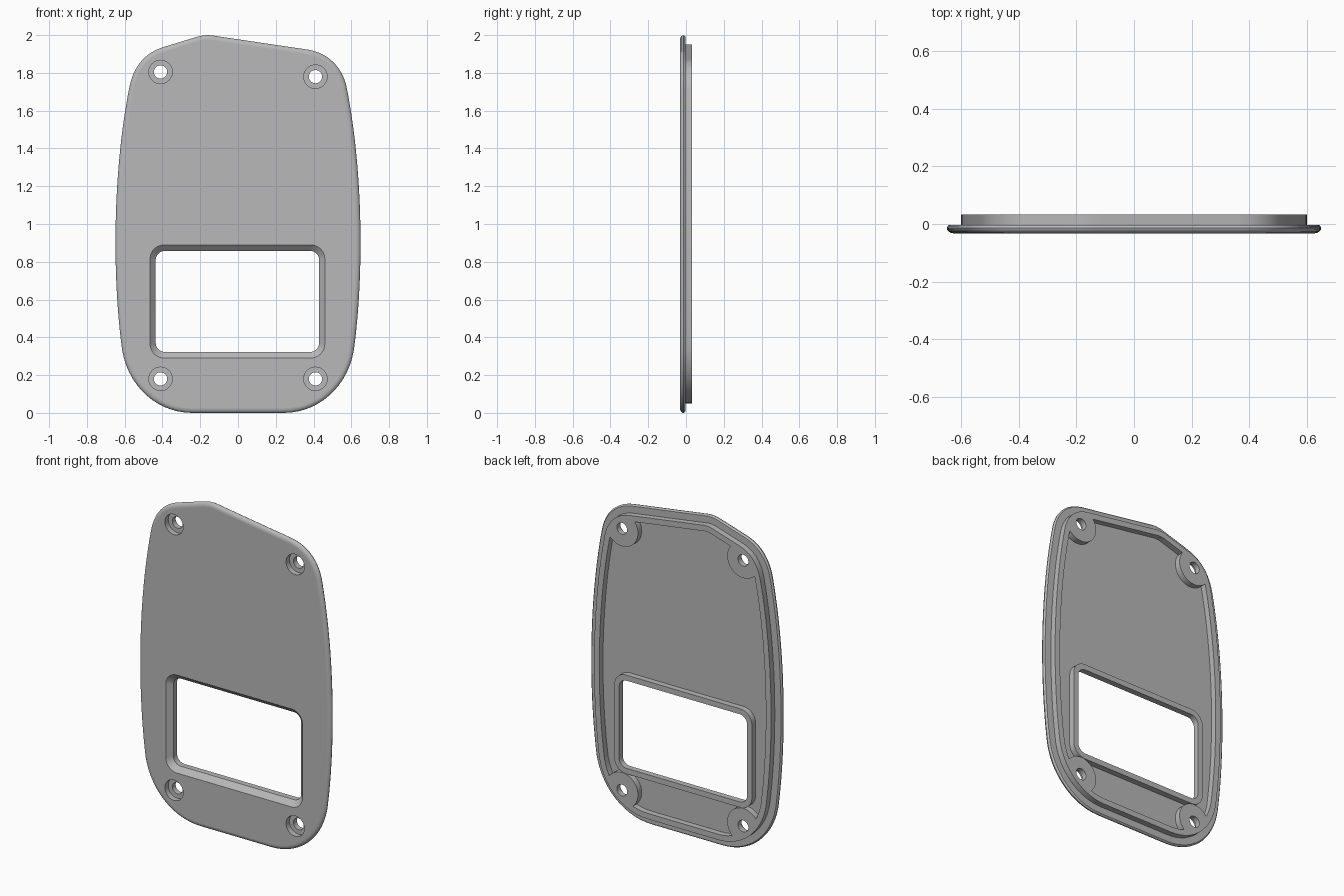
import bpy, bmesh, math
from mathutils import Vector
from mathutils.geometry import interpolate_bezier

if "Cube" in bpy.data.objects:
    bpy.data.objects.remove(bpy.data.objects["Cube"], do_unlink=True)

FRONT, FLOOR, BACK = -0.033, -0.003, 0.033


def plate_outline():
    """Counter-clockwise outline in x, z made of straight and curved runs."""
    runs = [  # start, two handles, steps; each run ends at the next start
        ((-0.24, 0), (-0.1, 0), (0.1, 0), 1),
        ((0.24, 0), (0.43, 0), (0.58, 0.14), 14),
        ((0.613, 0.33), (0.67, 0.75), (0.66, 1.3), 24),
        ((0.574, 1.73), (0.55, 1.83), (0.48, 1.905), 12),
        ((0.37, 1.923), (0.2, 1.95), (0, 1.975), 1),
        ((-0.11, 1.994), (-0.15, 2.002), (-0.18, 2.002), 6),
        ((-0.22, 1.99), (-0.3, 1.967), (-0.35, 1.95), 1),
        ((-0.40, 1.935), (-0.49, 1.905), (-0.55, 1.84), 12),
        ((-0.574, 1.73), (-0.66, 1.3), (-0.67, 0.75), 24),
        ((-0.613, 0.33), (-0.58, 0.14), (-0.43, 0), 14),
    ]
    pts = []
    for i, (a, h1, h2, steps) in enumerate(runs):
        end = runs[(i + 1) % len(runs)][0]
        if steps == 1:
            pts.append(Vector(a))
        else:
            curve = interpolate_bezier(Vector(a), Vector(h1), Vector(h2), Vector(end), steps + 1)
            pts += [Vector(p[:2]) for p in curve[:-1]]
    return pts


def inset(pts, d):
    """Move an outline inward by d."""
    out = []
    for i, p in enumerate(pts):
        a = (p - pts[i - 1]).normalized()
        b = (pts[(i + 1) % len(pts)] - p).normalized()
        n = Vector((-a.y - b.y, a.x + b.x)).normalized()
        out.append(p + n * d / max(0.5, n.dot(Vector((-a.y, a.x)))))
    return out


def rounded_rect(cx, cz, hw, hh, r, steps=8):
    pts = []
    for q, (sx, sz) in enumerate([(1, 1), (-1, 1), (-1, -1), (1, -1)]):
        for k in range(steps + 1):
            t = (q + k / steps) * math.pi / 2
            pts.append(Vector((cx + sx * (hw - r) + r * math.cos(t),
                               cz + sz * (hh - r) + r * math.sin(t))))
    return pts


def circle(c, r, n=40):
    return [Vector((c[0] + r * math.cos(i * math.tau / n),
                    c[1] + r * math.sin(i * math.tau / n))) for i in range(n)]


def loft(name, sections):
    """Closed solid through (outline, y) sections."""
    bm = bmesh.new()
    rings = [[bm.verts.new((p.x, y, p.y)) for p in pts] for pts, y in sections]
    for r1, r2 in zip(rings, rings[1:]):
        for i in range(len(r1)):
            bm.faces.new((r1[i - 1], r1[i], r2[i], r2[i - 1]))
    bm.faces.new(rings[0])
    bm.faces.new(rings[-1])
    bmesh.ops.recalc_face_normals(bm, faces=bm.faces)
    mesh = bpy.data.meshes.new(name)
    bm.to_mesh(mesh)
    bm.free()
    ob = bpy.data.objects.new(name, mesh)
    bpy.context.collection.objects.link(ob)
    return ob


def subtract(ob, cutter):
    """Cut one solid from another and discard the cutter."""
    cutter.hide_render = True
    mod = ob.modifiers.new("cut", "BOOLEAN")
    mod.operation, mod.solver, mod.object = "DIFFERENCE", "EXACT", cutter
    bpy.ops.object.select_all(action="DESELECT")
    bpy.context.view_layer.objects.active = ob
    ob.select_set(True)
    bpy.ops.object.modifier_apply(modifier=mod.name)
    bpy.data.objects.remove(cutter, do_unlink=True)


# Plate with a rounded edge and a stepped lip behind it
outline = plate_outline()
edge = [(0.027, FRONT), (0.015, -0.031), (0.006, -0.026), (0.001, -0.019), (0, -0.013),
        (0.003, -0.007), (0.008, FLOOR), (0.05, FLOOR), (0.05, BACK)]
plate = loft("cover_plate", [(inset(outline, d), y) for d, y in edge])

# Back cavity, leaving screw bosses and the window frame standing
screws = [(-0.41, 1.805), (0.41, 1.78), (-0.41, 0.18), (0.41, 0.18)]
inner = inset(outline, 0.085)
cavity = loft("cavity_cutter", [(inner, FLOOR), (inner, 0.1)])
for c in screws:
    boss = circle(c, 0.108)
    subtract(cavity, loft("boss", [(boss, -0.05), (boss, 0.2)]))
frame = rounded_rect(-0.003, 0.59, 0.466, 0.302, 0.08)
subtract(cavity, loft("window_frame", [(frame, -0.05), (frame, 0.2)]))
subtract(plate, cavity)

# Window with a sloped front surround
wide = rounded_rect(-0.003, 0.59, 0.463, 0.3, 0.075)
narrow = rounded_rect(-0.003, 0.59, 0.433, 0.268, 0.05)
subtract(plate, loft("window_cutter", [(wide, -0.1), (wide, FRONT - 0.0003),
                                       (narrow, FLOOR), (narrow, 0.1)]))

# Counterbored screw holes
for c in screws:
    head, shank = circle(c, 0.062), circle(c, 0.035)
    subtract(plate, loft("screw_cutter", [(head, -0.1), (head, 0), (shank, 0), (shank, 0.1)]))

# Colour and shading
grey = bpy.data.materials.new("light_grey")
grey.use_nodes = True
colour = (0.48, 0.48, 0.48, 1)
grey.diffuse_color = colour
grey.node_tree.nodes["Principled BSDF"].inputs["Base Color"].default_value = colour
plate.data.materials.clear()
plate.data.materials.append(grey)
bpy.ops.object.select_all(action="DESELECT")
plate.select_set(True)
bpy.context.view_layer.objects.active = plate
bpy.ops.object.shade_smooth_by_angle(angle=math.radians(32))
weighted = plate.modifiers.new("even_shading", "WEIGHTED_NORMAL")
weighted.keep_sharp = True
